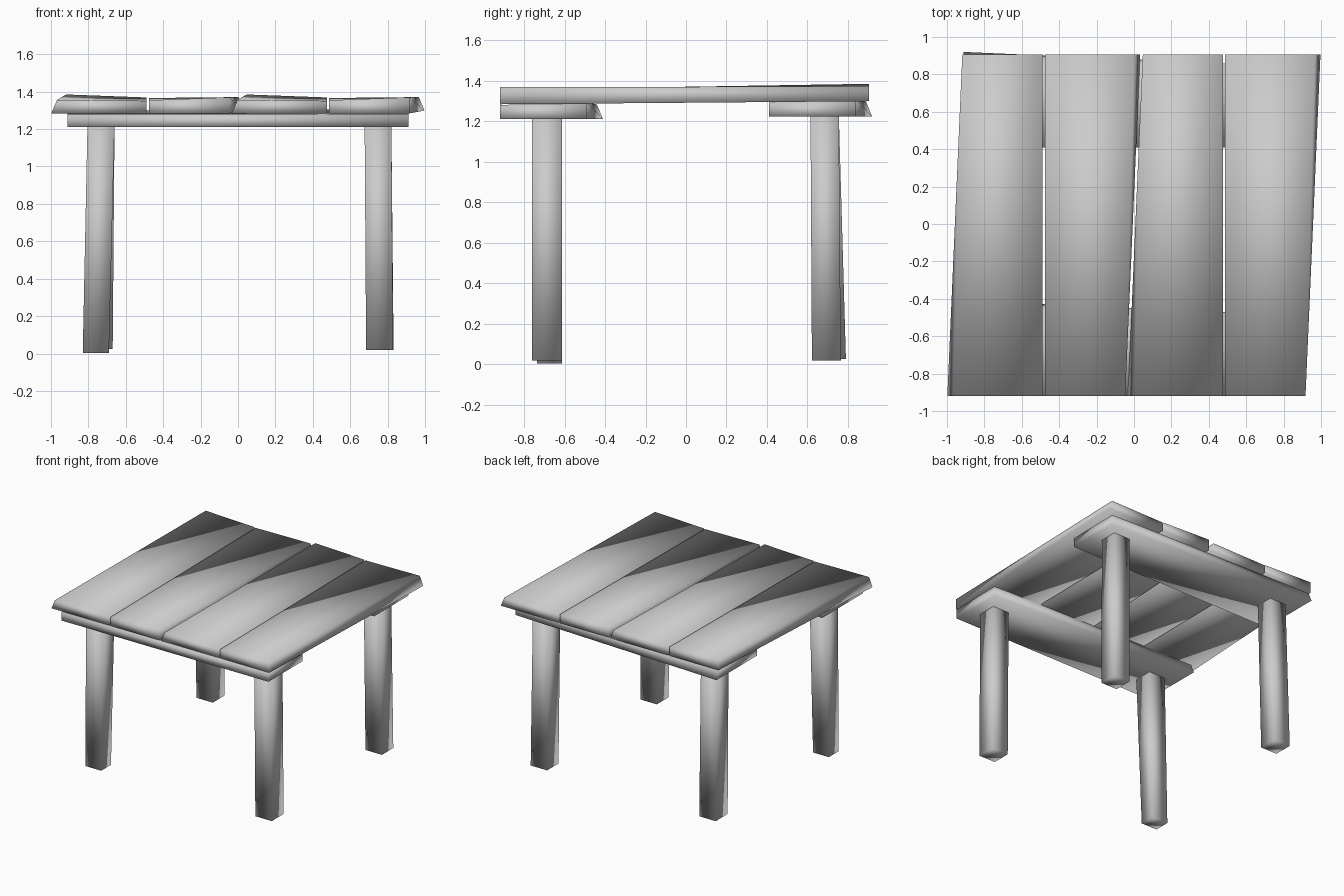
import bpy
from mathutils import Vector

if "Cube" in bpy.data.objects:
    bpy.data.objects.remove(bpy.data.objects["Cube"])


def hexa(name, a, b):
    """Solid between two matching four-point ends, smooth shaded."""
    faces = [(0, 1, 2, 3), (7, 6, 5, 4)]
    faces += [(i, i + 4, (i + 1) % 4 + 4, (i + 1) % 4) for i in range(4)]
    me = bpy.data.meshes.new(name)
    me.from_pydata([Vector(p) for p in a + b], [], faces)
    ob = bpy.data.objects.new(name, me)
    bpy.context.collection.objects.link(ob)
    import bmesh
    bm = bmesh.new()
    bm.from_mesh(me)
    bmesh.ops.recalc_face_normals(bm, faces=bm.faces)
    bm.to_mesh(me)
    bm.free()
    me.shade_smooth()
    return ob


# Rough-cut board: one straight edge, one slanted edge, wide end and narrow end.
# Each section is (offset from straight edge, height).
WIDE = [(0, 0), (0.51, 0), (0.48, 0.072), (0, 0.067)]
NARROW = [(0, 0), (0.43, 0), (0.43, 0.086), (0, 0.07)]


def board(name, place, t_wide, t_narrow, z_wide, z_narrow):
    hexa(name,
         [place(u, t_wide, z + z_wide) for u, z in WIDE],
         [place(u, t_narrow, z + z_narrow) for u, z in NARROW])


# Table top planks: straight edge x, direction of slanted edge
for i, (x0, s) in enumerate([(-0.488, -1), (-0.477, 1), (0.477, -1), (0.487, 1)], 1):
    ends = [(-0.92, 1.284), (0.905, 1.299)]
    (tw, zw), (tn, zn) = ends if s < 0 else ends[::-1]
    board(f"top_plank_{i}", lambda u, t, z: (x0 + s * u, t, z), tw, tn, zw, zn)

# Cross boards under the top
for name, y0, z0 in [("front_cross_board", -0.92, 1.21), ("back_cross_board", 0.41, 1.223)]:
    board(name, lambda u, t, z: (t, y0 + u, z), -0.912, 0.912, z0, z0)


# Legs: slightly leaning square posts
def rect(x0, x1, y0, y1, z):
    return [(x0, y0, z), (x1, y0, z), (x1, y1, z), (x0, y1, z)]


LEGS = {
    "front_left_leg": ((-0.83, -0.69, -0.735, -0.612, 0.003), (-0.805, -0.66, -0.76, -0.612, 1.215)),
    "front_right_leg": ((0.685, 0.83, -0.76, -0.612, 0.018), (0.677, 0.82, -0.762, -0.612, 1.215)),
    "back_left_leg": ((-0.815, -0.67, 0.64, 0.79, 0.025), (-0.805, -0.66, 0.615, 0.755, 1.23)),
    "back_right_leg": ((0.687, 0.832, 0.622, 0.765, 0.018), (0.677, 0.82, 0.615, 0.755, 1.23)),
}
for name, (low, high) in LEGS.items():
    hexa(name, rect(*low), rect(*high))
